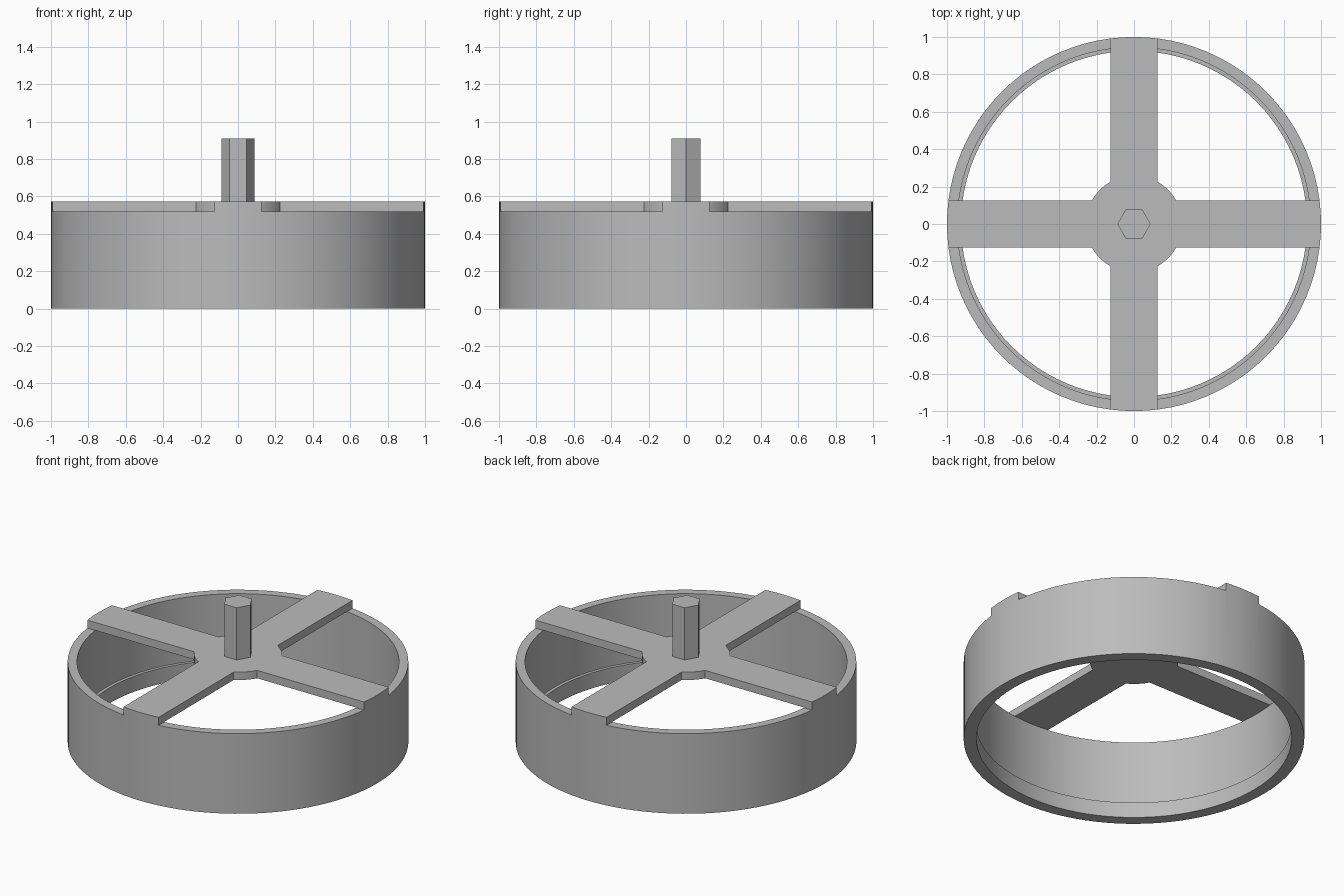
import bpy, bmesh, math

cube = bpy.data.objects.get("Cube")
if cube:
    bpy.data.objects.remove(cube)

SEGMENTS = 96
RIM_TOP, TOP = 0.519, 0.571
ARM_HALF, HUB_RADIUS = 0.126, 0.258

grey = bpy.data.materials.new("plain grey")
grey.use_nodes = True
grey.diffuse_color = (0.5, 0.5, 0.5, 1)
grey.node_tree.nodes["Principled BSDF"].inputs["Base Color"].default_value = (0.5, 0.5, 0.5, 1)


def make_object(name, bm):
    bmesh.ops.recalc_face_normals(bm, faces=bm.faces)
    mesh = bpy.data.meshes.new(name)
    bm.to_mesh(mesh)
    bm.free()
    mesh.materials.append(grey)
    obj = bpy.data.objects.new(name, mesh)
    bpy.context.collection.objects.link(obj)
    return obj


def add_prism(bm, outline, bottom, top):
    face = bm.faces.new([bm.verts.new((x, y, bottom)) for x, y in outline])
    extruded = bmesh.ops.extrude_face_region(bm, geom=[face])["geom"]
    verts = [v for v in extruded if isinstance(v, bmesh.types.BMVert)]
    bmesh.ops.translate(bm, verts=verts, vec=(0, 0, top - bottom))


# Rim with an inner lower lip, closed by a thin disc
bm = bmesh.new()
profile = [(0, TOP), (1, TOP), (1, 0), (0.925, 0), (0.925, 0.1),
           (0.945, 0.1), (0.945, RIM_TOP + 0.001), (0, RIM_TOP + 0.001)]
verts = [bm.verts.new((r, 0, z)) for r, z in profile]
edges = [bm.edges.new(pair) for pair in zip(verts, verts[1:])]
bmesh.ops.spin(bm, geom=verts + edges, cent=(0, 0, 0), axis=(0, 0, 1),
               angle=math.tau, steps=SEGMENTS)
bmesh.ops.remove_doubles(bm, verts=bm.verts, dist=0.0001)
wheel = make_object("spoked_rim", bm)

# Quarter openings that leave four arms and a round hub
bm = bmesh.new()
start = math.asin(ARM_HALF / HUB_RADIUS)
steps = 8
arc = [start + (math.pi / 2 - 2 * start) * i / steps for i in range(steps + 1)]
quarter = [(HUB_RADIUS * math.cos(a), HUB_RADIUS * math.sin(a)) for a in arc]
quarter += [(ARM_HALF, 1.2), (1.2, 1.2), (1.2, ARM_HALF)]
for turn in range(4):
    c, s = round(math.cos(turn * math.pi / 2)), round(math.sin(turn * math.pi / 2))
    add_prism(bm, [(x * c - y * s, x * s + y * c) for x, y in quarter], RIM_TOP, TOP + 0.1)
cutter = make_object("opening_cutter", bm)

cut = wheel.modifiers.new("Openings", "BOOLEAN")
cut.operation, cut.solver, cut.object = "DIFFERENCE", "EXACT", cutter
bpy.ops.object.select_all(action="DESELECT")
wheel.select_set(True)
bpy.context.view_layer.objects.active = wheel
bpy.ops.object.modifier_apply(modifier=cut.name)
bpy.data.objects.remove(cutter)
bpy.ops.object.shade_smooth_by_angle(angle=math.radians(30))

# Hexagonal shaft
bm = bmesh.new()
hexagon = [(0.089 * math.cos(i * math.pi / 3), 0.089 * math.sin(i * math.pi / 3)) for i in range(6)]
add_prism(bm, hexagon, TOP - 0.02, 0.909)
make_object("hex_shaft", bm)
